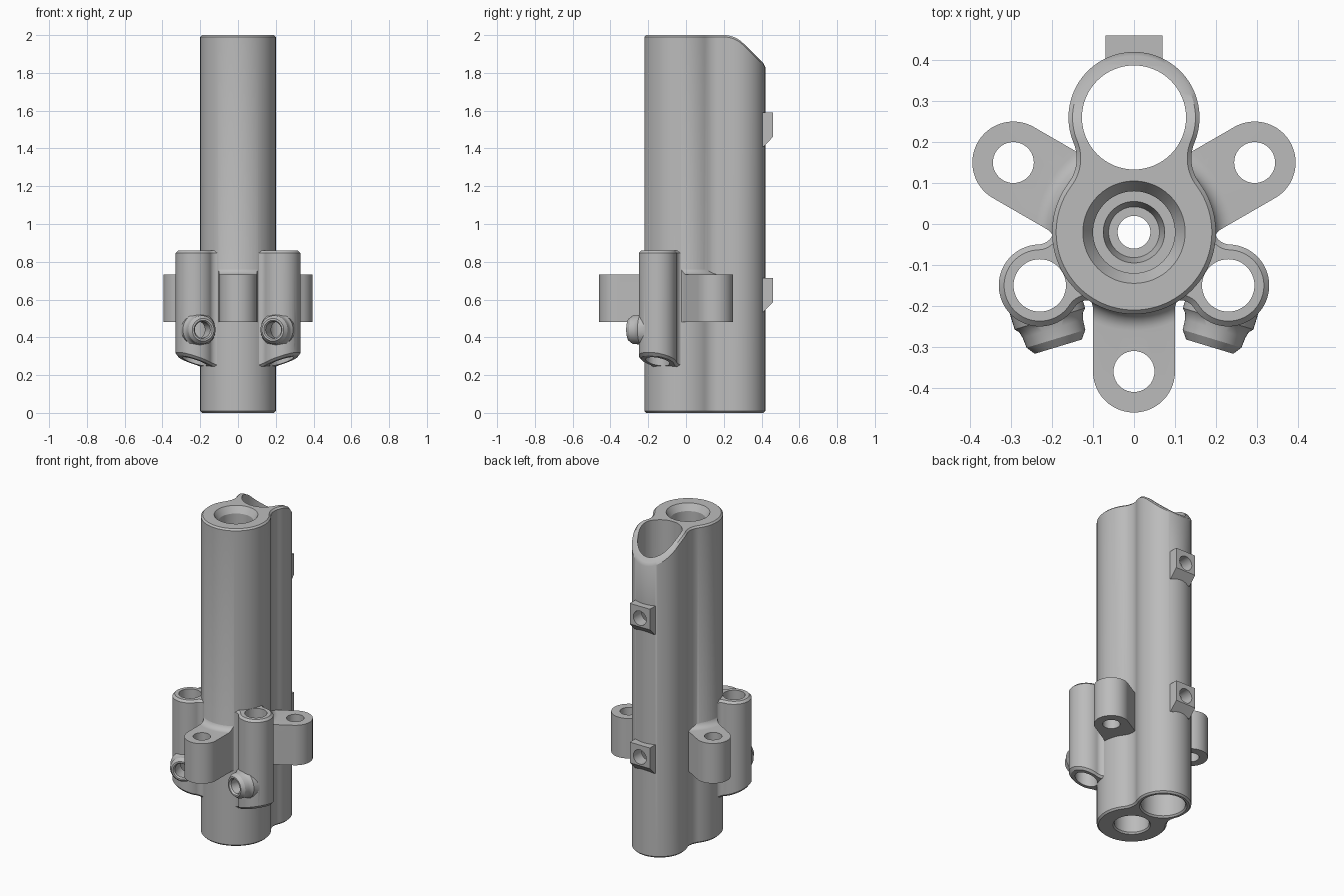
import bpy, bmesh
from math import sin, cos, pi, radians, sqrt, atan2, hypot
from mathutils import Matrix, Vector

if "Cube" in bpy.data.objects:
    bpy.data.objects.remove(bpy.data.objects["Cube"], do_unlink=True)

grey = bpy.data.materials.new("plain_grey")
grey.use_nodes = True
grey.diffuse_color = (0.5, 0.5, 0.5, 1)
grey.node_tree.nodes["Principled BSDF"].inputs["Base Color"].default_value = (0.5, 0.5, 0.5, 1)

AXIS_Y = -0.02          # centre of the main cylinder
TUBE = (0.23, -0.15)    # centre of the left side tube


def finish(name, bm, matrix=Matrix()):
    bmesh.ops.recalc_face_normals(bm, faces=bm.faces)
    mesh = bpy.data.meshes.new(name)
    bm.to_mesh(mesh)
    bm.free()
    mesh.transform(matrix)
    mesh.materials.append(grey)
    obj = bpy.data.objects.new(name, mesh)
    bpy.context.collection.objects.link(obj)
    return obj


def combine(base, tool, operation):
    """Apply a boolean and remove the used-up piece."""
    mod = base.modifiers.new("combine", 'BOOLEAN')
    mod.object, mod.operation, mod.solver = tool, operation, 'EXACT'
    bpy.context.view_layer.objects.active = base
    bpy.ops.object.modifier_apply(modifier=mod.name)
    bpy.data.objects.remove(tool, do_unlink=True)


def arc(cx, cy, r, a, b, n):
    return [(cx + r * cos(a + (b - a) * i / n), cy + r * sin(a + (b - a) * i / n)) for i in range(n + 1)]


def half_outline(r1, r2, d, rf, inset, straight):
    """Half of two round ends joined by a concave fillet, along u."""
    if straight:
        fv = r2 + rf
        fu = sqrt((r1 + rf) ** 2 - fv ** 2)
    else:
        fu = ((r1 + rf) ** 2 - (r2 + rf) ** 2 + d * d) / (2 * d)
        fv = sqrt((r1 + rf) ** 2 - fu ** 2)
    a1 = atan2(fv, fu)
    a2 = pi / 2 if straight else atan2(fv, fu - d)
    pts = arc(0, 0, r1 - inset, pi, a1, 36)
    pts += arc(fu, fv, rf + inset, a1 - pi, a2 - pi, 14)[1:]
    return pts + arc(d, 0, r2 - inset, a2, 0, 30)[0 if straight else 1:]


def loft(name, angle, levels, r1, r2, d, rf, straight=False):
    """Stack outlines; each level is (height as a function of u, inset)."""
    bm = bmesh.new()
    rings = []
    for height, inset in levels:
        half = half_outline(r1, r2, d, rf, inset, straight)
        loop = half + [(u, -v) for u, v in reversed(half[1:-1])]
        rings.append([bm.verts.new((u, v, height(u))) for u, v in loop])
    n, m = len(rings[0]), len(half)
    for low, high in zip(rings, rings[1:]):
        for i in range(n):
            j = (i + 1) % n
            bm.faces.new((low[i], low[j], high[j], high[i]))
    for ring in (rings[0], rings[-1]):
        for i in range(m - 1):
            quad = [ring[i], ring[i + 1], ring[(n - i - 1) % n], ring[(n - i) % n]]
            bm.faces.new(list(dict.fromkeys(quad)))
    return finish(name, bm, Matrix.Translation((0, AXIS_Y, 0)) @ Matrix.Rotation(angle, 4, 'Z'))


def lathe(name, profile, origin, direction=(0, 0, 1), n=64):
    """Solid turned from (distance, radius) pairs along a direction."""
    bm = bmesh.new()
    rings = [[bm.verts.new((x, y, s)) for x, y in arc(0, 0, r, 0, 2 * pi, n)[:-1]] for s, r in profile]
    for low, high in zip(rings, rings[1:]):
        for i in range(n):
            j = (i + 1) % n
            bm.faces.new((low[i], low[j], high[j], high[i]))
    bm.faces.new(rings[0])
    bm.faces.new(rings[-1])
    turn = Vector((0, 0, 1)).rotation_difference(Vector(direction)).to_matrix().to_4x4()
    return finish(name, bm, Matrix.Translation(origin) @ turn)


def flat(z):
    return lambda u: z


def top_height(u):
    """Flat top that rolls over into a 45 degree slope at the back."""
    y, r = u + AXIS_Y - 0.2, 0.145
    if y <= 0:
        return 2.0
    if y < r * sin(pi / 4):
        return 2.0 - r + sqrt(r * r - y * y)
    return 2.0 - r + r * cos(pi / 4) - (y - r * sin(pi / 4))


# Main double-barrel body
housing = loft("tube_housing", pi / 2,
               [(flat(0), 0.01), (flat(0.01), 0), (lambda u: top_height(u) - 0.01, 0), (top_height, 0.01)],
               0.2, 0.16, 0.28, 0.1)

# Three mounting ears, with a fillet where their tops meet the body
for deg in (30, 150, -90):
    ear = loft("mounting_ear", radians(deg), [(flat(0.48), 0), (flat(0.8), 0)], 0.195, 0.1, 0.34, 0.04, True)
    sweep = [(z, r) for r, z in arc(0.24, 0.775, 0.043, -pi / 2, -pi, 8)]
    trim = lathe("ear_trim", [(0.4, 0.6), (0.732, 0.6)] + sweep, (0, AXIS_Y, 0))
    combine(ear, trim, 'INTERSECT')
    combine(housing, ear, 'UNION')

# Side tubes with slanted lower ends
reach = hypot(TUBE[0], TUBE[1] - AXIS_Y)
tilt = atan2(TUBE[1] - AXIS_Y, TUBE[0])


def slant(u):
    return 0.272 + 0.36 * (u - reach)


for angle in (tilt, pi - tilt):
    tube = loft("side_tube", angle,
                [(slant, 0.013), (lambda u: slant(u) + 0.013, 0), (flat(0.847), 0), (flat(0.86), 0.013)],
                0.195, 0.1, reach, 0.04)
    combine(housing, tube, 'UNION')

# Round screw bosses on the side tubes
for side in (1, -1):
    boss = lathe("screw_boss", [(0.02, 0.09), (0.085, 0.09), (0.095, 0.081), (0.11, 0.077),
                                (0.136, 0.075), (0.156, 0.06)],
                 (side * TUBE[0], TUBE[1], 0.44), (-0.29 * side, -0.957, 0), 48)
    combine(housing, boss, 'UNION')

# Rear nubs with a sloped underside
for z in (1.41, 0.535):
    bm = bmesh.new()
    outline = [(0.395, 0.18), (0.46, 0.18), (0.46, 0.05), (0.41, 0), (0.395, 0)]
    face = bm.faces.new([bm.verts.new((-0.07, y, z + h)) for y, h in outline])
    out = bmesh.ops.extrude_face_region(bm, geom=[face])["geom"]
    bmesh.ops.translate(bm, vec=(0.14, 0, 0), verts=[g for g in out if isinstance(g, bmesh.types.BMVert)])
    combine(housing, finish("rear_nub", bm), 'UNION')

# Stepped bore in the main cylinder, plain bore in the rear barrel
cutters = [
    lathe("main_bore", [(-0.01, 0.115), (0.01, 0.1), (0.9, 0.1), (0.9, 0.04), (1.0, 0.04), (1.0, 0.062),
                        (1.05, 0.075), (1.05, 0.1), (1.96, 0.1), (2.005, 0.128)], (0, AXIS_Y, 0)),
    lathe("rear_bore", [(-0.01, 0.145), (0.01, 0.127), (2.1, 0.127)], (0, 0.26, 0)),
]

# Ear holes
for deg in (30, 150, -90):
    a = radians(deg)
    cutters.append(lathe("ear_hole", [(0.4, 0.05), (0.9, 0.05)], (0.34 * cos(a), AXIS_Y + 0.34 * sin(a), 0), n=40))

# Side tube bores and their screw holes
for side in (1, -1):
    x = side * TUBE[0]
    cutters.append(lathe("side_bore", [(0.15, 0.064), (0.9, 0.064)], (x, TUBE[1], 0), n=48))
    cutters.append(lathe("screw_hole", [(0, 0.043), (0.146, 0.043), (0.16, 0.053)],
                         (x, TUBE[1], 0.44), (-0.29 * side, -0.957, 0), 40))

# Rear nub holes
for z in (1.515, 0.64):
    cutters.append(lathe("nub_hole", [(0, 0.045), (0.2, 0.045)], (0, 0.3, z), (0, 1, 0), 40))

for cutter in cutters:
    combine(housing, cutter, 'DIFFERENCE')

# Smooth the round walls and keep the edges crisp
bpy.ops.object.select_all(action='DESELECT')
housing.select_set(True)
bpy.context.view_layer.objects.active = housing
bpy.ops.object.shade_smooth_by_angle(angle=radians(30))
